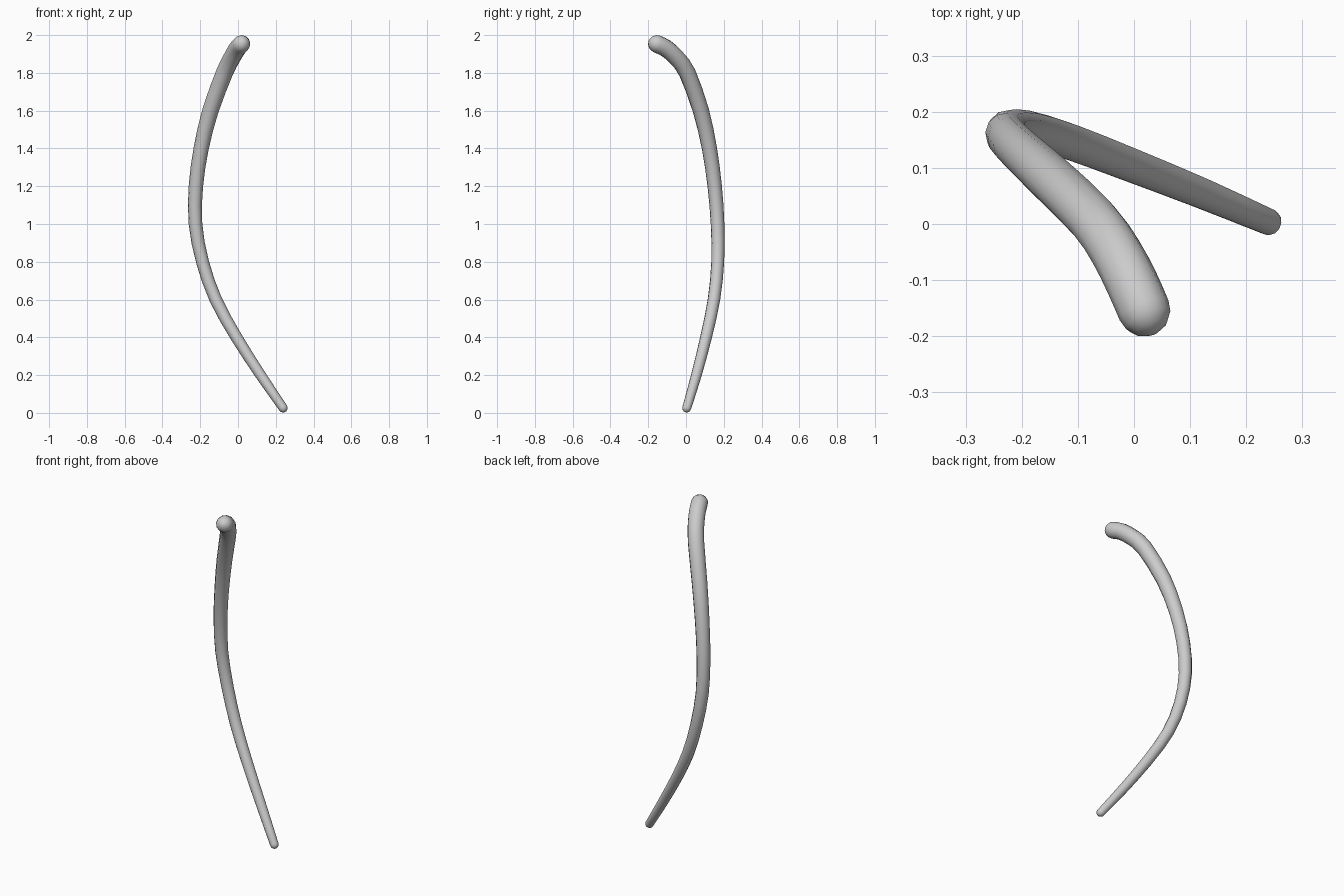
import bpy, bmesh, math
from mathutils import Vector

if "Cube" in bpy.data.objects:
    bpy.data.objects.remove(bpy.data.objects["Cube"])

SIDES = 12
# centre line of the curved rod: x, y, z, radius
PATH = [(0.239, 0.004, 0.026, 0.024), (0.12, 0.055, 0.2, 0.028), (-0.008, 0.106, 0.4, 0.031),
        (-0.118, 0.148, 0.6, 0.033), (-0.188, 0.168, 0.8, 0.034), (-0.225, 0.167, 1.0, 0.036),
        (-0.223, 0.152, 1.2, 0.038), (-0.195, 0.124, 1.4, 0.04), (-0.146, 0.079, 1.6, 0.043),
        (-0.072, 0.007, 1.8, 0.045), (-0.032, -0.05, 1.88, 0.046), (-0.003, -0.106, 1.93, 0.047),
        (0.018, -0.154, 1.953, 0.047)]
pts = [Vector(p) for p in PATH]


def spline(a, b, c, d, t):
    return 0.5 * (2 * b + (c - a) * t + (2 * a - 5 * b + 4 * c - d) * t * t
                  + (3 * b - a - 3 * c + d) * t ** 3)


# smooth the centre line
ext = [2 * pts[0] - pts[1]] + pts + [2 * pts[-1] - pts[-2]]
line = [spline(*ext[i:i + 4], t) for i in range(len(pts) - 1) for t in (0, 0.5)] + [pts[-1]]
pos = [p.to_3d() for p in line]
rad = [p.w for p in line]
tan = [(pos[min(i + 1, len(pos) - 1)] - pos[max(i - 1, 0)]).normalized() for i in range(len(pos))]

# ring list with rounded ends
angles = [math.radians(a) for a in (75, 50, 25)]
rings = [(pos[0] - tan[0] * rad[0] * math.sin(a), rad[0] * math.cos(a), tan[0]) for a in angles]
rings += list(zip(pos, rad, tan))
rings += [(pos[-1] + tan[-1] * rad[-1] * math.sin(a), rad[-1] * math.cos(a), tan[-1])
          for a in reversed(angles)]

# sweep the round section along the line
bm = bmesh.new()
side = Vector((0, 1, 0))
loops = []
for p, r, t in rings:
    side = (side - t * side.dot(t)).normalized()
    up = t.cross(side)
    loops.append([bm.verts.new(p + r * (side * math.cos(k * math.tau / SIDES)
                                        + up * math.sin(k * math.tau / SIDES)))
                  for k in range(SIDES)])
for a, b in zip(loops, loops[1:]):
    for k in range(SIDES):
        n = (k + 1) % SIDES
        bm.faces.new((a[k], a[n], b[n], b[k]))

# close both tips
for loop, tip in ((loops[0], pos[0] - tan[0] * rad[0]), (loops[-1], pos[-1] + tan[-1] * rad[-1])):
    v = bm.verts.new(tip)
    for k in range(SIDES):
        bm.faces.new((loop[k], loop[(k + 1) % SIDES], v))
bmesh.ops.recalc_face_normals(bm, faces=bm.faces)
for f in bm.faces:
    f.smooth = True

mesh = bpy.data.meshes.new("curved_rod")
bm.to_mesh(mesh)
bm.free()
rod = bpy.data.objects.new("curved_rod", mesh)
bpy.context.collection.objects.link(rod)
